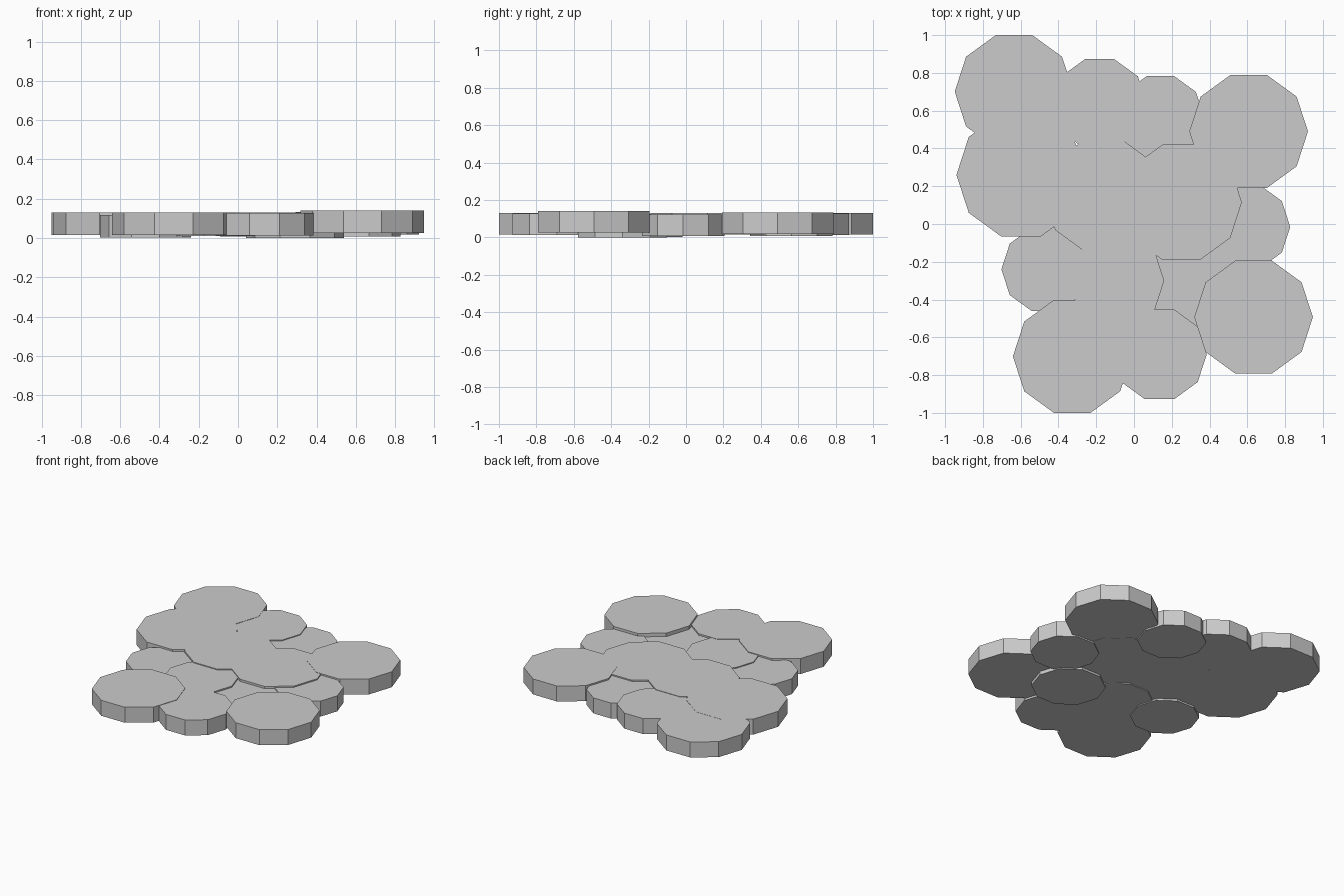
import bpy

THICK = 0.115

# flat ten-sided pads: name, x, y, radius, underside height
PADS = [
    ("pad_back_left", -0.635, 0.701, 0.314, 0.015),
    ("pad_left", -0.598, 0.260, 0.342, 0.016),
    ("pad_back_middle", -0.182, 0.635, 0.250, 0.013),
    ("pad_back_small", 0.140, 0.563, 0.232, 0.007),
    ("pad_center", -0.163, 0.151, 0.313, 0.016),
    ("pad_center_right", 0.250, 0.115, 0.321, 0.016),
    ("pad_back_right", 0.607, 0.490, 0.314, 0.018),
    ("pad_right_small", 0.595, -0.015, 0.232, 0.007),
    ("pad_front_right", 0.633, -0.493, 0.314, 0.026),
    ("pad_front_left", -0.327, -0.701, 0.314, 0.015),
    ("pad_front_middle", 0.135, -0.690, 0.250, 0.012),
    ("pad_left_small", -0.470, -0.240, 0.232, 0.003),
    ("pad_front_center", -0.093, -0.300, 0.253, 0.010),
    ("pad_low_center", 0.290, -0.340, 0.250, 0.0),
]

for name, x, y, r, z in PADS:
    # Blender's circle starts at +y; a quarter turn puts corners on the x axis
    bpy.ops.mesh.primitive_cylinder_add(
        vertices=10, radius=r, depth=THICK,
        location=(x, y, z + THICK / 2), rotation=(0, 0, 1.5707963))
    bpy.context.object.name = name
